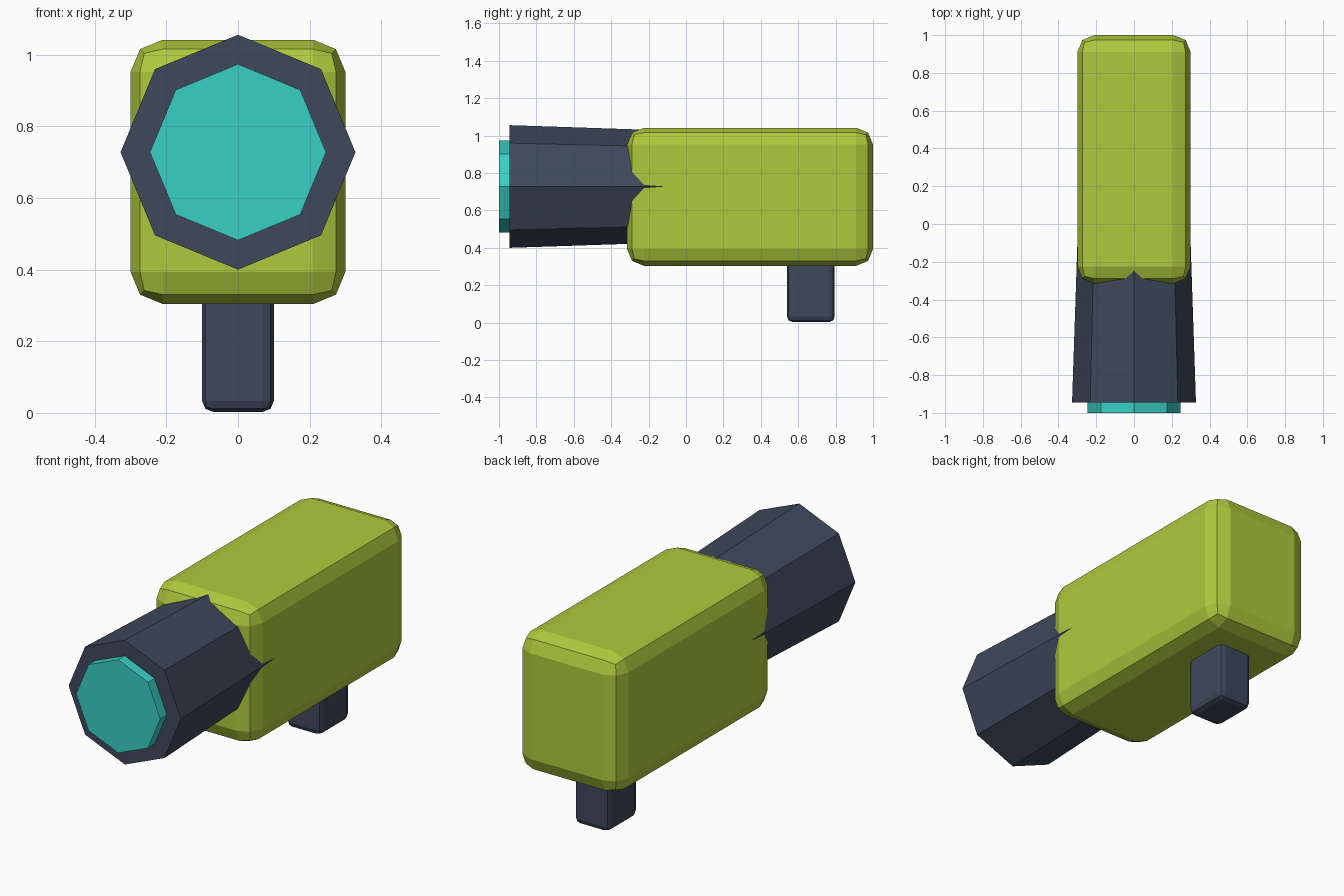
import bpy
import math

default_cube = bpy.data.objects.get("Cube")
if default_cube:
    bpy.data.objects.remove(default_cube, do_unlink=True)


def linear(c):
    c /= 255
    return c / 12.92 if c <= 0.04045 else ((c + 0.055) / 1.055) ** 2.4


def material(name, r, g, b):
    mat = bpy.data.materials.new(name)
    mat.use_nodes = True
    color = (linear(r), linear(g), linear(b), 1)
    mat.diffuse_color = color
    mat.node_tree.nodes["Principled BSDF"].inputs["Base Color"].default_value = color
    return mat


lime = material("lime green", 176, 201, 61)
slate = material("dark slate", 62, 72, 91)
turquoise = material("turquoise", 57, 208, 197)


def rounded_box(name, low, high, bevel, mat):
    """Flat-shaded box between two corners with two-step rounded edges."""
    center = [(a + b) / 2 for a, b in zip(low, high)]
    bpy.ops.mesh.primitive_cube_add(size=1, location=center)
    obj = bpy.context.object
    obj.name = name
    obj.scale = [b - a for a, b in zip(low, high)]
    bpy.ops.object.transform_apply(location=False, rotation=False, scale=True)
    mod = obj.modifiers.new("Bevel", "BEVEL")
    mod.width = bevel
    mod.segments = 2
    obj.data.materials.append(mat)


def octagon(name, front, back, front_radius, back_radius, mat):
    """Eight-sided tube lying along y, with a corner pointing straight up."""
    bpy.ops.mesh.primitive_cone_add(
        vertices=8, radius1=back_radius, radius2=front_radius,
        depth=back - front, location=(0, (front + back) / 2, 0.728),
        rotation=(math.pi / 2, 0, 0))
    obj = bpy.context.object
    obj.name = name
    obj.data.materials.append(mat)


# Main housing and the short grip beneath its rear
rounded_box("housing", (-0.30, -0.315, 0.304), (0.30, 1.0, 1.042), 0.09, lime)
rounded_box("grip", (-0.10, 0.54, 0.003), (0.10, 0.795, 0.42), 0.03, slate)

# Flared barrel and the lens at its mouth
octagon("barrel", -0.945, -0.05, 0.328, 0.298, slate)
octagon("lens", -1.0, -0.85, 0.246, 0.246, turquoise)
